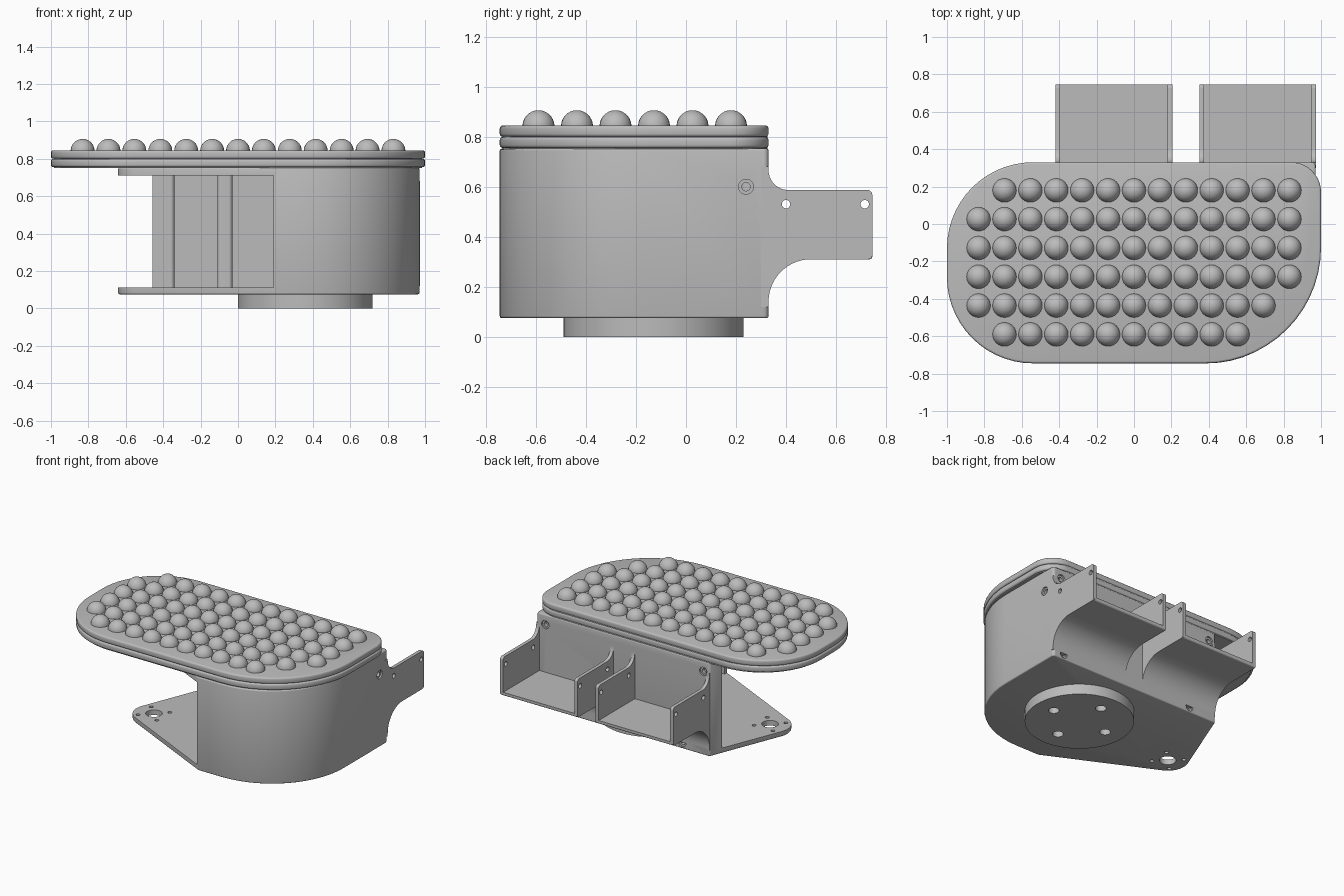
import bpy, bmesh, math
from mathutils import Vector, Matrix

cube = bpy.data.objects.get("Cube")
if cube:
    bpy.data.objects.remove(cube, do_unlink=True)

grey = bpy.data.materials.new("plain_grey")
grey.use_nodes = True
grey.diffuse_color = (0.5, 0.5, 0.5, 1)
grey.node_tree.nodes["Principled BSDF"].inputs["Base Color"].default_value = (0.5, 0.5, 0.5, 1)

parts, cutters = [], []


def rounded(corners, steps=14):
    """Turn (a, b, radius) corners into an outline with filleted corners."""
    out = []
    n = len(corners)
    for i, c in enumerate(corners):
        p = Vector(c[:2])
        r = c[2] if len(c) > 2 else 0
        if not r:
            out.append(p)
            continue
        u = (Vector(corners[i - 1][:2]) - p).normalized()
        v = (Vector(corners[(i + 1) % n][:2]) - p).normalized()
        half = u.angle(v) / 2
        centre = p + (u + v).normalized() * (r / math.sin(half))
        start = p + u * (r / math.tan(half)) - centre
        end = p + v * (r / math.tan(half)) - centre
        sweep = math.atan2(start.x * end.y - start.y * end.x, start.dot(end))
        for k in range(steps + 1):
            out.append(centre + Matrix.Rotation(sweep * k / steps, 2) @ start)
    return out


def add_object(name, bm, bevel=0, cutter=False):
    bmesh.ops.recalc_face_normals(bm, faces=bm.faces)
    mesh = bpy.data.meshes.new(name)
    bm.to_mesh(mesh)
    bm.free()
    ob = bpy.data.objects.new(name, mesh)
    bpy.context.collection.objects.link(ob)
    mesh.materials.append(grey)
    if cutter:
        ob.hide_render = True
        cutters.append(ob)
    else:
        parts.append(ob)
    if bevel:
        mod = ob.modifiers.new("soft_edges", 'BEVEL')
        mod.width, mod.segments = bevel, 3
        mod.limit_method, mod.angle_limit = 'ANGLE', math.radians(50)
    return ob


def prism(name, corners, lo, hi, axis='z', bevel=0, cutter=False):
    """Extrude an outline along z (drawn in xy) or x (drawn in yz)."""
    bm = bmesh.new()
    place = (lambda p, h: (p.x, p.y, h)) if axis == 'z' else (lambda p, h: (h, p.x, p.y))
    face = bm.faces.new([bm.verts.new(place(p, lo)) for p in rounded(corners)])
    geo = bmesh.ops.extrude_face_region(bm, geom=[face])["geom"]
    move = Vector(place(Vector((0, 0)), hi - lo))
    bmesh.ops.translate(bm, vec=move, verts=[g for g in geo if isinstance(g, bmesh.types.BMVert)])
    return add_object(name, bm, bevel, cutter)


def cylinder(name, centre, radius, depth, axis='z', bevel=0, cutter=False, segments=24):
    bm = bmesh.new()
    turn = {'z': Matrix(), 'x': Matrix.Rotation(math.pi / 2, 4, 'Y'),
            'y': Matrix.Rotation(math.pi / 2, 4, 'X')}[axis]
    bmesh.ops.create_cone(bm, cap_ends=True, segments=segments, radius1=radius, radius2=radius,
                          depth=depth, matrix=Matrix.Translation(centre) @ turn)
    return add_object(name, bm, bevel, cutter)


def cut(target, tool):
    mod = target.modifiers.new("cut", 'BOOLEAN')
    mod.operation, mod.solver, mod.object = 'DIFFERENCE', 'EXACT', tool


# Housing: floor, roof, back wall and curved wall left by one hollow
housing = prism("housing", [(-.42, .33, .02), (-.679, -.319, .14), (.2, -.745),
                            (.97, -.745, .58), (.97, .33, .02)], .075, .752, bevel=.008)
cut(housing, prism("hollow", [(-1, .24), (-.34, .24, .02), (-.34, .29), (.94, .29),
                              (.94, -.715, .55), (.19, -.715), (.19, -1), (-1, -1)],
                   .112, .71, cutter=True))

# Shaft hole and its screw holes in the pointed end of the floor
tip = Vector((-.5, -.25, .09))
cut(housing, cylinder("shaft_hole", tip, .055, .08, cutter=True))
for k in range(4):
    a = math.pi / 4 + k * math.pi / 2
    spot = tip + Vector((math.cos(a), math.sin(a), 0)) * .106
    cut(housing, cylinder("floor_screw_hole", spot, .014, .08, cutter=True, segments=12))

# Counterbored screw holes in the walls
for spot, axis in [((.97, .24, .6), 'x'), ((.9, .33, .68), 'y'), ((-.37, .33, .68), 'y'),
                   ((.88, .33, .115), 'y'), ((-.2, .33, .115), 'y')]:
    cut(housing, cylinder("counterbore", spot, .03, .024, axis, cutter=True))
    cut(housing, cylinder("screw_hole", spot, .017, .07, axis, cutter=True, segments=12))

# Rib inside the back wall
prism("inner_rib", [(-.11, .3), (-.11, .22, .02), (-.03, .22, .02), (-.03, .3)], .1, .72)

# Round foot with four blind holes
foot = cylinder("foot", (.36, -.13, .04), .36, .08, segments=96)
for k in range(4):
    a = k * math.pi / 2
    spot = (.36 + .22 * math.cos(a), -.13 + .22 * math.sin(a), 0)
    cut(foot, cylinder("foot_hole", spot, .036, .12, cutter=True))

# Two rear trays: coved floor between a pair of ears
ear_holes = [cylinder("ear_hole", (.28, y, .53), .017, 2, 'x', cutter=True, segments=16)
             for y in (.4, .715)]
floor_profile = [(.3, .12), (.33, .12), (.33, .31, .17), (.745, .31, .01), (.745, .335), (.3, .335)]
ear_profile = [(.3, .12), (.33, .12), (.33, .31, .17), (.745, .31, .015), (.745, .587, .02),
               (.33, .587, .08), (.33, .68), (.3, .68)]
for side, x0, x1 in (("right", -.42, .205), ("left", .35, .972)):
    prism(side + "_tray_floor", floor_profile, x0 + .01, x1 - .01, 'x')
    for end, x in (("outer", x0), ("inner", x1 - .025)):
        ear = prism(f"{side}_tray_{end}_ear", ear_profile, x, x + .025, 'x')
        for hole in ear_holes:
            cut(ear, hole)

# Two-layer top plate with a groove between the layers
plate = [(-1, .33, .46), (-1, -.745, .46), (1, -.745, .62), (1, .33, .16)]
prism("lower_plate", plate, .755, .799, bevel=.012)
prism("upper_plate", plate, .8, .845, bevel=.012)
inset = [(x * .985, y * .985, r) for x, y, r in plate]
prism("plate_core", inset, .75, .83)

# Grid of domes, with rows shortened to follow the plate corners
bm = bmesh.new()
for row, (first, last) in enumerate([(1, 12), (0, 12), (0, 12), (0, 12), (0, 11), (1, 10)]):
    for col in range(first, last + 1):
        spot = (-.831 + .1385 * col, .18 - .154 * row, .842)
        bmesh.ops.create_uvsphere(bm, u_segments=24, v_segments=14, radius=.064,
                                  matrix=Matrix.Translation(spot))
bmesh.ops.bisect_plane(bm, geom=bm.verts[:] + bm.edges[:] + bm.faces[:],
                       plane_co=(0, 0, .84), plane_no=(0, 0, 1), clear_inner=True)
add_object("domes", bm)

# Apply modifiers, smooth the rounded faces, and drop the cutters
bpy.ops.object.select_all(action='DESELECT')
for ob in parts:
    ob.select_set(True)
bpy.context.view_layer.objects.active = parts[0]
bpy.ops.object.convert(target='MESH')
bpy.ops.object.shade_smooth_by_angle(angle=math.radians(35))
for ob in cutters:
    bpy.data.objects.remove(ob, do_unlink=True)
